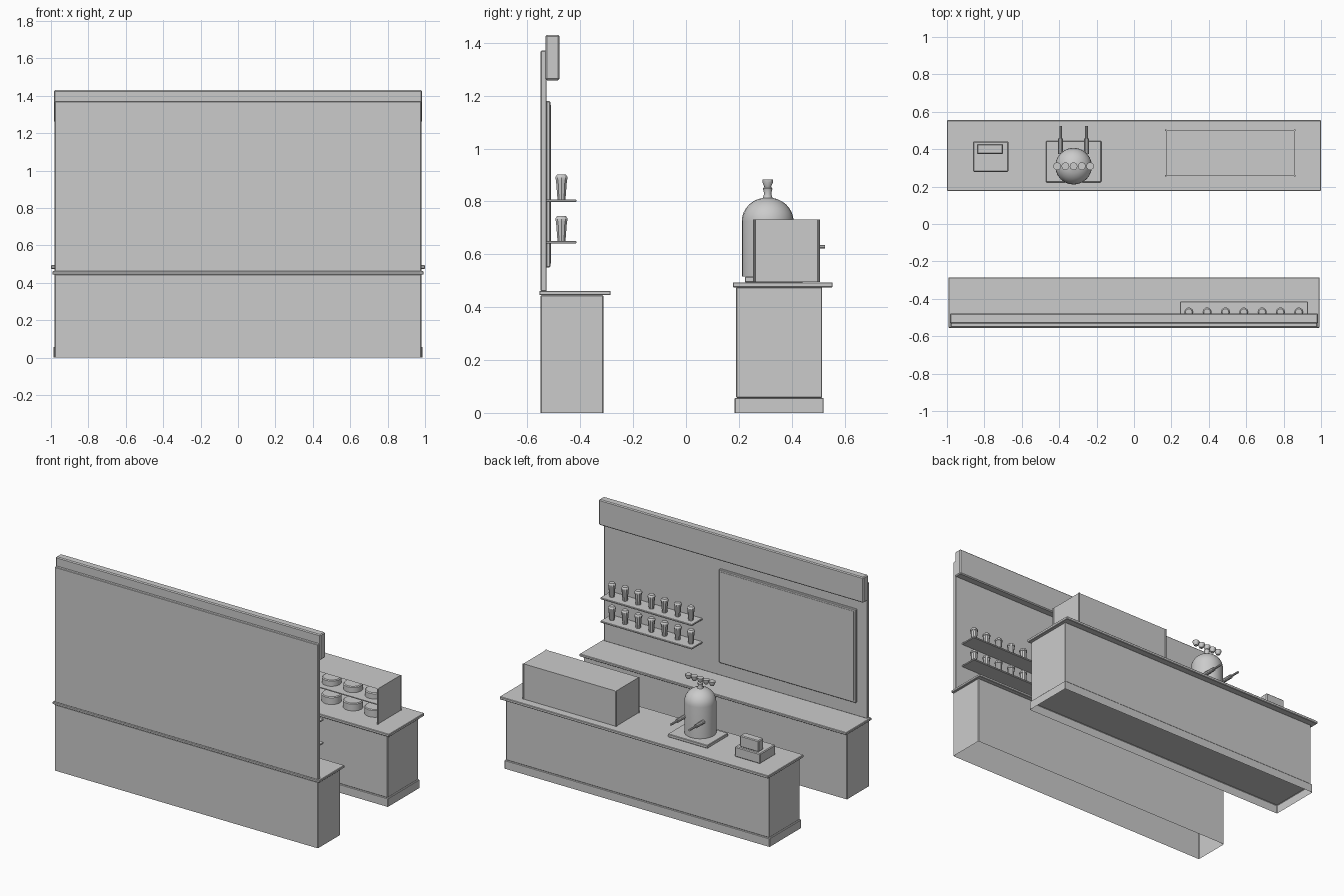
import bpy, bmesh, math
from mathutils import Matrix

if "Cube" in bpy.data.objects:
    bpy.data.objects.remove(bpy.data.objects["Cube"])


def finish(name, bm, bevel=0, smooth=False):
    me = bpy.data.meshes.new(name)
    bm.to_mesh(me)
    bm.free()
    ob = bpy.data.objects.new(name, me)
    bpy.context.collection.objects.link(ob)
    if bevel:
        m = ob.modifiers.new("bevel", 'BEVEL')
        m.width = bevel
        m.segments = 1
    if smooth:
        bpy.ops.object.select_all(action='DESELECT')
        ob.select_set(True)
        bpy.context.view_layer.objects.active = ob
        bpy.ops.object.shade_smooth_by_angle(angle=math.radians(35))
    return ob


def box(name, x, y, z, bevel=0.003, open_side=None):
    """Box from (min, max) ranges; open_side is the normal of a face to leave out."""
    bm = bmesh.new()
    bmesh.ops.create_cube(bm, size=1)
    for v in bm.verts:
        for i, r in enumerate((x, y, z)):
            v.co[i] = r[0] if v.co[i] < 0 else r[1]
    if open_side:
        bm.normal_update()
        gone = [f for f in bm.faces
                if sum(a * b for a, b in zip(f.normal, open_side)) > 0.9]
        bmesh.ops.delete(bm, geom=gone, context='FACES')
    return finish(name, bm, bevel)


def lathe(name, profile, loc, sides=16, smooth=True, along_y=False):
    """Closed solid of revolution from (radius, height) points."""
    bm = bmesh.new()
    rings = [[bm.verts.new((r * math.cos(2 * math.pi * k / sides),
                            r * math.sin(2 * math.pi * k / sides), h))
              for k in range(sides)] for r, h in profile]
    for a, b in zip(rings, rings[1:]):
        for k in range(sides):
            n = (k + 1) % sides
            bm.faces.new((a[k], a[n], b[n], b[k]))
    bm.faces.new(rings[0][::-1])
    bm.faces.new(rings[-1])
    if along_y:
        bm.transform(Matrix.Rotation(-math.pi / 2, 4, 'X'))
    bm.transform(Matrix.Translation(loc))
    return finish(name, bm, smooth=smooth)


W = (-0.98, 0.98)
DOWN, FRONT = (0, 0, -1), (0, -1, 0)

# Back counter, wall and header
box("back_counter_body", W, (-0.55, -0.312), (0, 0.445), open_side=DOWN)
box("back_counter_top", (-0.993, 0.993), (-0.555, -0.285), (0.445, 0.462))
box("back_wall", W, (-0.55, -0.527), (0.46, 1.37))
box("header_sign", (-0.985, 0.985), (-0.532, -0.478), (1.258, 1.43), 0.006)

# Menu board
box("menu_board_frame", (-0.905, 0.115), (-0.53, -0.513), (0.55, 1.18), 0.004)
box("menu_board_panel", (-0.89, 0.10), (-0.53, -0.511), (0.565, 1.165), 0)

# Wall shelves with lidded cups
cup = [(0.016, 0), (0.022, 0.074), (0.0245, 0.075), (0.0245, 0.083), (0.018, 0.093)]
for s, z in enumerate((0.64, 0.797)):
    box(f"wall_shelf_{s}", (0.247, 0.93), (-0.53, -0.415), (z, z + 0.011), 0.002)
    for i in range(7):
        lathe(f"cup_{s}_{i}", cup, (0.293 + 0.098 * i, -0.471, z + 0.011), 10, False)

# Front counter
box("front_counter_plinth", (-0.987, 0.987), (0.184, 0.521), (0, 0.057), open_side=DOWN)
box("front_counter_body", W, (0.19, 0.515), (0.057, 0.475))
box("front_counter_top", (-1, 1), (0.177, 0.555), (0.475, 0.494))

# Display case, open towards the server
CX, CY = (0.17, 0.86), (0.258, 0.502)
box("display_case", CX, CY, (0.495, 0.732), 0, FRONT)
box("display_case_shelf", CX, (0.275, 0.50), (0.613, 0.619), 0)
for i, x in enumerate(CX):
    for j, y in enumerate(CY):
        lathe(f"case_post_{i}_{j}", [(0.005, 0.495), (0.005, 0.732)], (x, y, 0), 8)
for i in range(4):
    x = 0.275 + 0.16 * i
    lathe(f"lower_cake_{i}", [(0.062, 0), (0.062, 0.045), (0.056, 0.05)], (x, 0.375, 0.497), 16)
    lathe(f"upper_cake_{i}", [(0.06, 0), (0.06, 0.035), (0.054, 0.04)], (x, 0.375, 0.619), 16)

# Coffee machine: tray, domed boiler, finial and crown
MX, MY = -0.323, 0.309
box("machine_tray", (-0.47, -0.175), (0.223, 0.444), (0.494, 0.515))
dome = [(0.098 * math.cos(t), 0.725 + 0.09 * math.sin(t))
        for t in (math.radians(11.25 * k) for k in range(8))]
lathe("machine_boiler", [(0.098, 0.515)] + dome + [(0.01, 0.816)], (MX, MY, 0), 24)
lathe("machine_finial", [(0.02, 0.81), (0.014, 0.83), (0.019, 0.848), (0.012, 0.858)],
      (MX, MY, 0), 10)
for i in range(-2, 3):
    lathe(f"crown_knob_{i + 2}", [(0.012, 0.852), (0.021, 0.872), (0.021, 0.882)],
          (MX + 0.044 * i, MY, 0), 10)

# Brew handles
for side in (-1, 1):
    loc = (MX + 0.069 * side, 0.375, 0.628)
    lathe(f"brew_head_{side}", [(0.013, 0), (0.013, 0.082)], loc, 10, along_y=True)
    lathe(f"brew_handle_{side}", [(0.007, 0.08), (0.007, 0.15)], loc, 8, along_y=True)

# Till
box("till_base", (-0.86, -0.672), (0.278, 0.442), (0.494, 0.562), 0.005)
box("till_screen", (-0.84, -0.70), (0.374, 0.428), (0.562, 0.638), 0.005)
